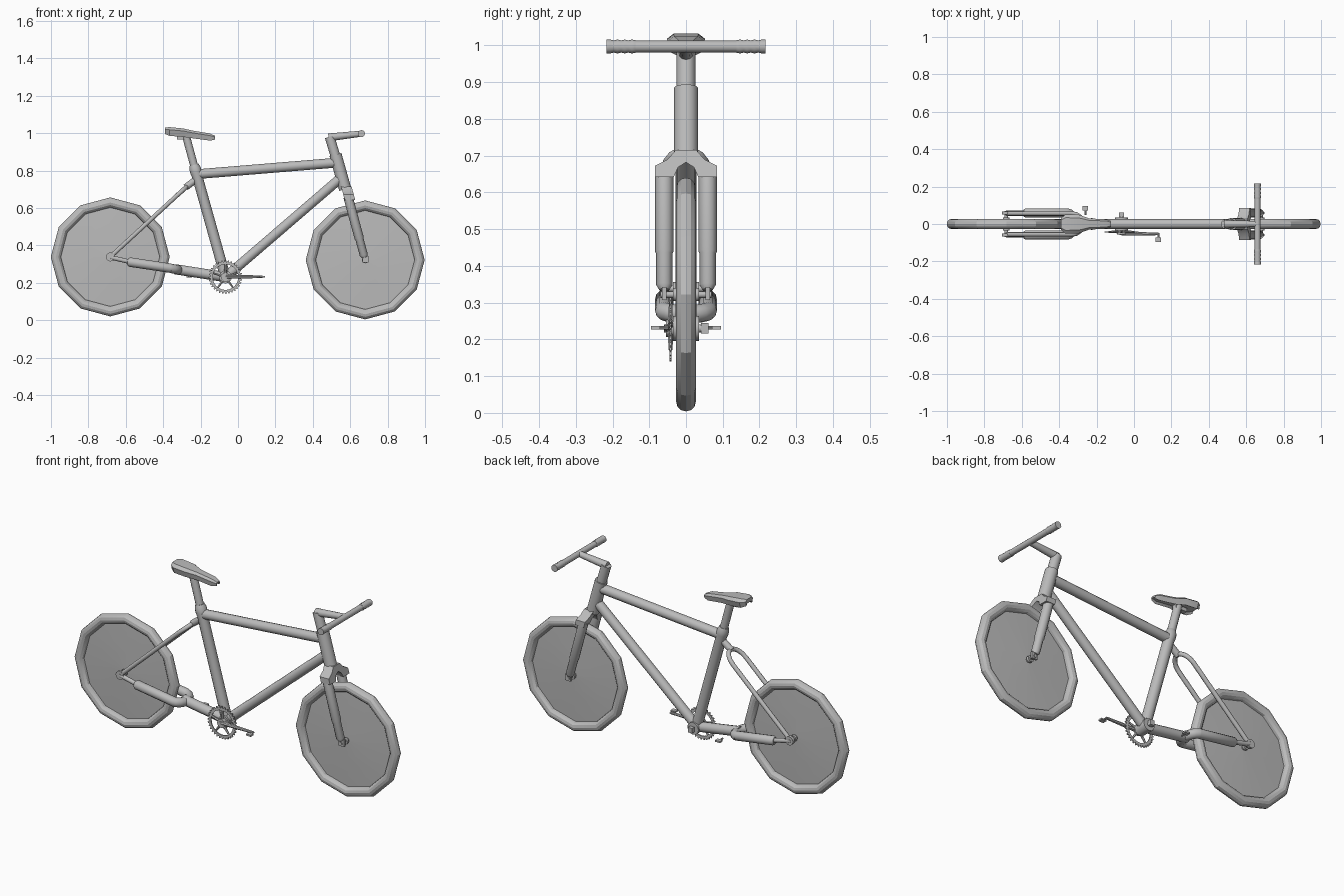
import bpy, bmesh, math
from mathutils import Vector, Matrix

cube = bpy.data.objects.get("Cube")
if cube:
    bpy.data.objects.remove(cube)

grey = bpy.data.materials.new("grey")
grey.use_nodes = True
COLOUR = (0.5, 0.5, 0.5, 1)
grey.diffuse_color = COLOUR
grey.node_tree.nodes["Principled BSDF"].inputs["Base Color"].default_value = COLOUR


def finish(name, bm, angle=35):
    bmesh.ops.recalc_face_normals(bm, faces=bm.faces)
    mesh = bpy.data.meshes.new(name)
    bm.to_mesh(mesh)
    bm.free()
    mesh.materials.append(grey)
    ob = bpy.data.objects.new(name, mesh)
    bpy.context.collection.objects.link(ob)
    bpy.ops.object.select_all(action='DESELECT')
    ob.select_set(True)
    bpy.context.view_layer.objects.active = ob
    bpy.ops.object.shade_smooth_by_angle(angle=math.radians(angle))
    return ob


def loft(name, rings, closed=False, angle=35):
    """Skin a row of equal-length point rings, capping the ends."""
    bm = bmesh.new()
    rows = [[bm.verts.new(p) for p in ring] for ring in rings]
    n = len(rows[0])
    for a, b in zip(rows, rows[1:] + rows[:1] if closed else rows[1:]):
        for i in range(n):
            j = (i + 1) % n
            bm.faces.new((a[i], a[j], b[j], b[i]))
    if not closed:
        bm.faces.new(rows[0])
        bm.faces.new(rows[-1])
    return finish(name, bm, angle)


def lathe(name, start, end, profile, sides=12):
    """Stack circles of (fraction, radius) between two points."""
    start, end = Vector(start), Vector(end)
    turn = (end - start).to_track_quat('Z', 'Y')
    return loft(name, [[start.lerp(end, f) + turn @ Vector(
        (r * math.cos(i * math.tau / sides), r * math.sin(i * math.tau / sides), 0))
        for i in range(sides)] for f, r in profile])


def tube(name, start, end, r1, r2=None, sides=12):
    return lathe(name, start, end, [(0, r1), (1, r2 or r1)], sides)


def bent_tube(name, points, r, sides=10):
    points = [Vector(p) for p in points]
    rings = []
    for k, p in enumerate(points):
        d = points[min(k + 1, len(points) - 1)] - points[max(k - 1, 0)]
        q = d.to_track_quat('Z', 'Y')
        rings.append([p + q @ Vector((r * math.cos(i * math.tau / sides),
                                      r * math.sin(i * math.tau / sides), 0))
                      for i in range(sides)])
    return loft(name, rings, angle=50)


def block(name, centre, size):
    bm = bmesh.new()
    bmesh.ops.create_cube(bm, size=1, matrix=Matrix.Translation(centre) @ Matrix.Diagonal((*size, 1)))
    return finish(name, bm)


# Wheels: twelve-sided tyres with slightly conical discs
def wheel(name, x, z):
    rings, hub = [], Vector((x, 0, z))
    rim, thick = 0.291, 0.027
    for k in range(12):
        a = k * math.tau / 12
        out = Vector((math.sin(a), 0, math.cos(a)))
        rings.append([hub + out * (rim + thick * math.cos(b * math.tau / 12))
                      + Vector((0, thick * math.sin(b * math.tau / 12), 0)) for b in range(12)])
    loft(name + "_tyre", rings, closed=True, angle=25)
    lathe(name + "_disc", (x, -0.012, z), (x, 0.012, z),
          [(0, 0.001), (0.45, 0.27), (0.55, 0.27), (1, 0.001)])
    tube(name + "_axle", (x, -0.07, z), (x, 0.07, z), 0.009)
    lathe(name + "_hub", (x, -0.035, z), (x, 0.035, z),
          [(0, 0.018), (0.2, 0.018), (0.25, 0.012), (0.75, 0.012), (0.8, 0.018), (1, 0.018)])


wheel("rear", -0.683, 0.338)
wheel("front", 0.68, 0.322)

# Main frame
crank = Vector((-0.067, 0, 0.23))
lathe("seat_tube", crank, (-0.235, 0, 0.83), [(0, 0.028), (0.9, 0.028), (0.93, 0.031), (0.97, 0.031), (1, 0.024)])
tube("seat_post", (-0.225, 0, 0.79), (-0.278, 0, 0.985), 0.021)
tube("top_tube", (-0.225, 0, 0.78), (0.53, 0, 0.842), 0.026)
tube("down_tube", crank, (0.555, 0, 0.765), 0.026)
tube("head_tube", (0.521, 0, 0.885), (0.573, 0, 0.70), 0.033)
tube("bottom_bracket", crank + Vector((0, -0.035, 0)), crank + Vector((0, 0.035, 0)), 0.034)

# Stem and handlebar
tube("steerer", (0.49, 0, 0.98), (0.535, 0, 0.83), 0.026)
tube("stem", (0.484, 0, 0.977), (0.66, 0, 0.997), 0.021, 0.016)
tube("handlebar", (0.66, -0.212, 0.997), (0.66, 0.212, 0.997), 0.016)
grip = [(0, 0.017)] + [(k / 8, 0.019 if k % 2 else 0.0165) for k in range(1, 8)] + [(1, 0.019)]
for s, side in ((-1, "right"), (1, "left")):
    lathe(side + "_grip", (0.66, s * 0.137, 0.997), (0.66, s * 0.216, 0.997), grip)

# Fork crown: arched bridge outline, tilted with the steering axis
half = [(0.028, 0.715), (0.05, 0.69), (0.085, 0.672), (0.085, 0.642), (0.033, 0.642), (0.022, 0.668)]
outline = half + [(0, 0.682)] + [(-y, z) for y, z in reversed(half)]
loft("fork_crown", [[(0.594 + d - 0.27 * (z - 0.66), y, z) for y, z in outline]
                    for d in (-0.028, 0.028)])

# Saddle: lofted sections with a hollow underside
rings = []
for x, w, top, low in ((-0.39, 0.032, 1.03, 0.995), (-0.365, 0.052, 1.032, 0.985), (-0.295, 0.05, 1.025, 0.98),
                       (-0.24, 0.03, 1.013, 0.972), (-0.15, 0.025, 0.998, 0.96), (-0.122, 0.016, 0.985, 0.965)):
    right = [(x, 0.65 * w, top), (x, w, 0.7 * top + 0.3 * low),
             (x, 0.8 * w, low), (x, 0.55 * w, low + 0.012)]
    rings.append(right + [(px, -py, pz) for px, py, pz in reversed(right)])
loft("saddle", rings)
block("saddle_clamp", (-0.29, 0, 0.975), (0.07, 0.026, 0.02))

# Paired parts on both sides of the wheels
for s, side in ((-1, "right"), (1, "left")):
    y = s * 0.059
    lathe(side + "_fork_leg", (0.588, y, 0.66), (0.676, y, 0.335),
          [(0, 0.025), (0.68, 0.025), (0.7, 0.022), (0.96, 0.022), (1, 0.014)])
    block(side + "_fork_dropout", (0.682, y, 0.325), (0.034, 0.012, 0.036))
    lathe(side + "_chain_stay", (-0.59, y, 0.312), (-0.35, y, 0.276),
          [(0, 0.018), (0.04, 0.025), (0.96, 0.025), (1, 0.022)])
    tube(side + "_chain_stay_end", (-0.683, y, 0.336), (-0.57, y, 0.31), 0.012)
    tube(side + "_rear_dropout", (-0.683, s * 0.052, 0.338), (-0.683, s * 0.068, 0.338), 0.024)

# Seat stays: one bent hoop joined to the seat tube
hoop = [(-0.683, -0.056, 0.338)]
for k in range(9):
    a = -math.pi / 2 + k * math.pi / 8
    hoop.append((-0.33 + 0.055 * math.cos(a), 0.056 * math.sin(a), 0.663 + 0.05 * math.cos(a)))
hoop.append((-0.683, 0.056, 0.338))
bent_tube("seat_stays", hoop, 0.012)
tube("seat_stay_joint", (-0.28, 0, 0.71), (-0.22, 0, 0.755), 0.018)

# Yoke and single tube from the chain stays to the bottom bracket
arc = [(-0.36 + 0.04 * math.cos(a), 0.059 * math.sin(a), 0.277 - 0.008 * math.cos(a))
       for a in [-math.pi / 2 + k * math.pi / 8 for k in range(9)]]
bent_tube("chain_stay_yoke", arc, 0.025, 12)
tube("chain_stay_tube", (-0.335, 0, 0.272), crank, 0.027)

# Chainring: toothed ring, five arms and a hub
cy, teeth = -0.042, 32


def gear_ring(y, inner):
    ring = []
    for i in range(teeth * 4):
        a = i * math.tau / (teeth * 4)
        r = 0.068 if inner else (0.09 if i % 4 < 2 else 0.081)
        ring.append((crank.x + r * math.cos(a), y, crank.z + r * math.sin(a)))
    return ring


loft("chainring", [gear_ring(cy - 0.003, True), gear_ring(cy - 0.003, False),
                   gear_ring(cy + 0.003, False), gear_ring(cy + 0.003, True)], closed=True)
for k in range(5):
    a = math.pi / 2 + k * math.tau / 5
    tube("chainring_arm_%d" % (k + 1), (crank.x, cy, crank.z),
         (crank.x + 0.072 * math.cos(a), cy, crank.z + 0.072 * math.sin(a)), 0.009, 0.005, 6)
tube("crank_axle", crank + Vector((0, -0.06, 0)), crank + Vector((0, 0.06, 0)), 0.011)
tube("chainring_hub", crank + Vector((0, -0.055, 0)), crank + Vector((0, -0.036, 0)), 0.024)
block("left_axle_cap", crank + Vector((0, 0.051, 0)), (0.026, 0.02, 0.028))

# Crank arm and pedals
tube("crank_arm", (crank.x, -0.051, 0.232), (0.13, -0.053, 0.232), 0.011, 0.007, 8)
for side, s, x in (("right", -1, 0.13), ("left", 1, -0.26)):
    tube(side + "_pedal_pin", (x, s * 0.048, 0.232), (x, s * 0.085, 0.232), 0.005, sides=8)
    block(side + "_pedal", (x, s * 0.083, 0.232), (0.03, 0.024, 0.009))
